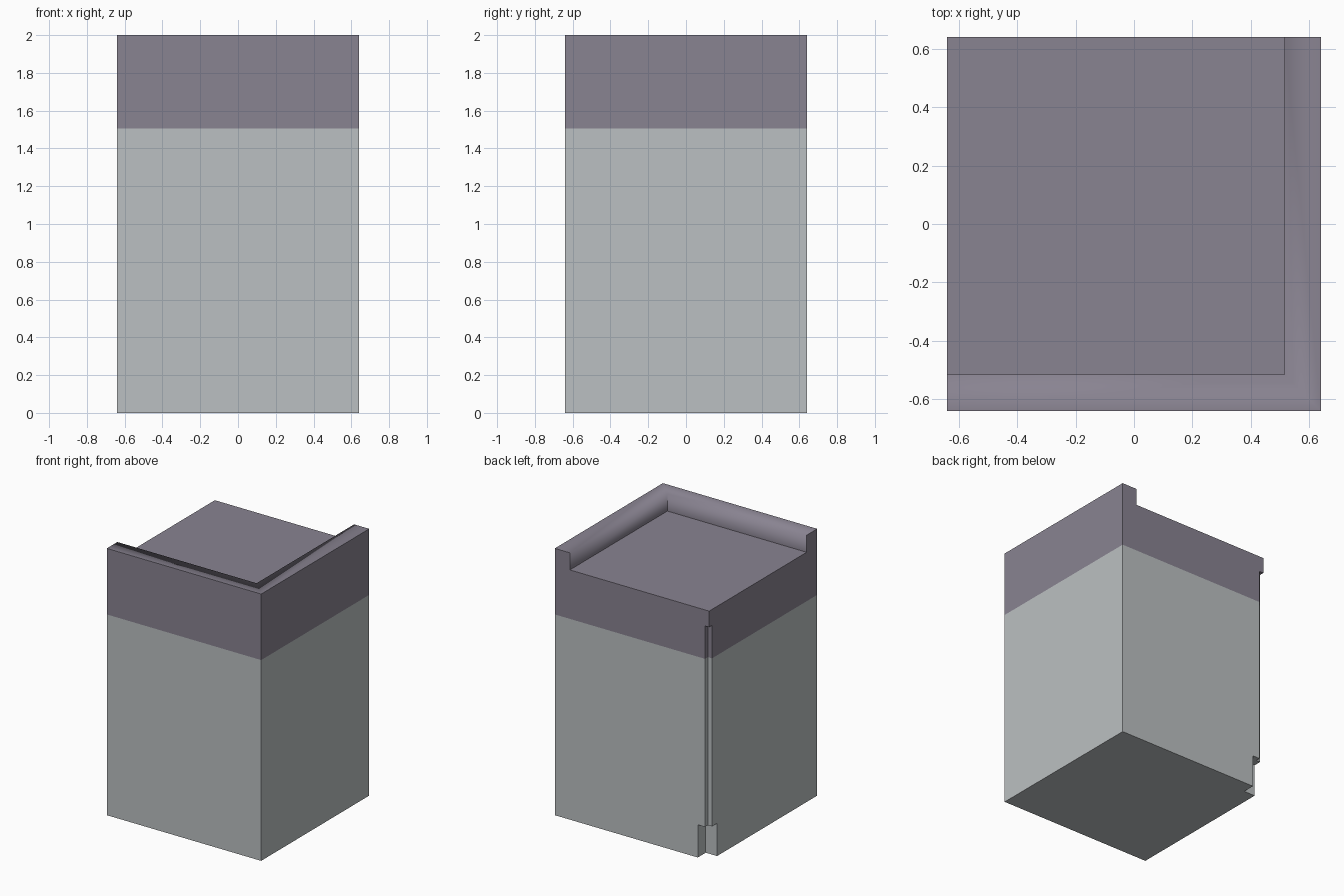
import bpy
import bmesh
from mathutils import Vector

HALF = 0.64       # half width of the block
HEIGHT = 2.0
ROOF = 1.872      # height of the flat roof behind the parapet
INNER = 0.515     # inner face of the parapet
BAND = 1.505      # where the upper colour starts
OUT = 0.3         # how far cutters reach outside the block

default = bpy.data.objects.get("Cube")
if default:
    bpy.data.objects.remove(default, do_unlink=True)


def material(name, rgb):
    mat = bpy.data.materials.new(name)
    mat.use_nodes = True
    mat.diffuse_color = (*rgb, 1)
    bsdf = next(n for n in mat.node_tree.nodes if n.type == 'BSDF_PRINCIPLED')
    bsdf.inputs["Base Color"].default_value = (*rgb, 1)
    bsdf.inputs["Roughness"].default_value = 0.8
    return mat


def box(name, low, high):
    low, high = Vector(low), Vector(high)
    bm = bmesh.new()
    bmesh.ops.create_cube(bm, size=1)
    for v in bm.verts:
        v.co = (low + high) / 2 + v.co * (high - low)
    mesh = bpy.data.meshes.new(name)
    bm.to_mesh(mesh)
    bm.free()
    obj = bpy.data.objects.new(name, mesh)
    bpy.context.collection.objects.link(obj)
    return obj


def corner_cutter(name, size, bottom, top):
    """Square slot cut into the rear corner."""
    return box(name, (-HALF - OUT, HALF - size, bottom),
               (-HALF + size, HALF + OUT, top))


# Solid block, with the roof recess and corner slots cut away
tower = box("tower_block", (-HALF, -HALF, 0), (HALF, HALF, HEIGHT))
cutters = [
    box("roof_recess_cutter", (-HALF - OUT, -INNER, ROOF),
        (INNER, HALF + OUT, HEIGHT + OUT)),
    corner_cutter("corner_groove_cutter", 0.034, 0.1, 1.752),
    corner_cutter("foot_notch_cutter", 0.094, -OUT, 0.245),
]
bpy.context.view_layer.objects.active = tower
for cutter in cutters:
    cutter.hide_render = True
    mod = tower.modifiers.new(cutter.name, 'BOOLEAN')
    mod.operation = 'DIFFERENCE'
    mod.solver = 'EXACT'
    mod.object = cutter
    bpy.ops.object.modifier_apply(modifier=mod.name)
for cutter in cutters:
    bpy.data.objects.remove(cutter, do_unlink=True)

# Wall and upper band colours
tower.data.materials.clear()
tower.data.materials.append(material("pale_grey_wall", (0.50, 0.53, 0.54)))
tower.data.materials.append(material("dusty_purple_band", (0.25, 0.228, 0.283)))

bm = bmesh.new()
bm.from_mesh(tower.data)
bmesh.ops.bisect_plane(bm, geom=bm.verts[:] + bm.edges[:] + bm.faces[:],
                       plane_co=(0, 0, BAND), plane_no=(0, 0, 1))
bm.normal_update()


def is_parapet_lining(face):
    """Parapet top and the two walls facing the roof."""
    c, n = face.calc_center_median(), face.normal
    if c.z < ROOF + 0.01:
        return False
    return (n.z > 0.9 or (n.y > 0.9 and c.y < 0)
            or (n.x < -0.9 and c.x > 0))


# Soft shading only over the inner lip of the parapet
lining = {f for f in bm.faces if is_parapet_lining(f)}
for f in bm.faces:
    f.material_index = int(f.calc_center_bounds().z > BAND)
    f.smooth = f in lining
for e in bm.edges:
    faces = e.link_faces
    e.smooth = (all(f in lining for f in faces)
                and any(f.normal.z > 0.9 for f in faces))
bm.to_mesh(tower.data)
bm.free()
